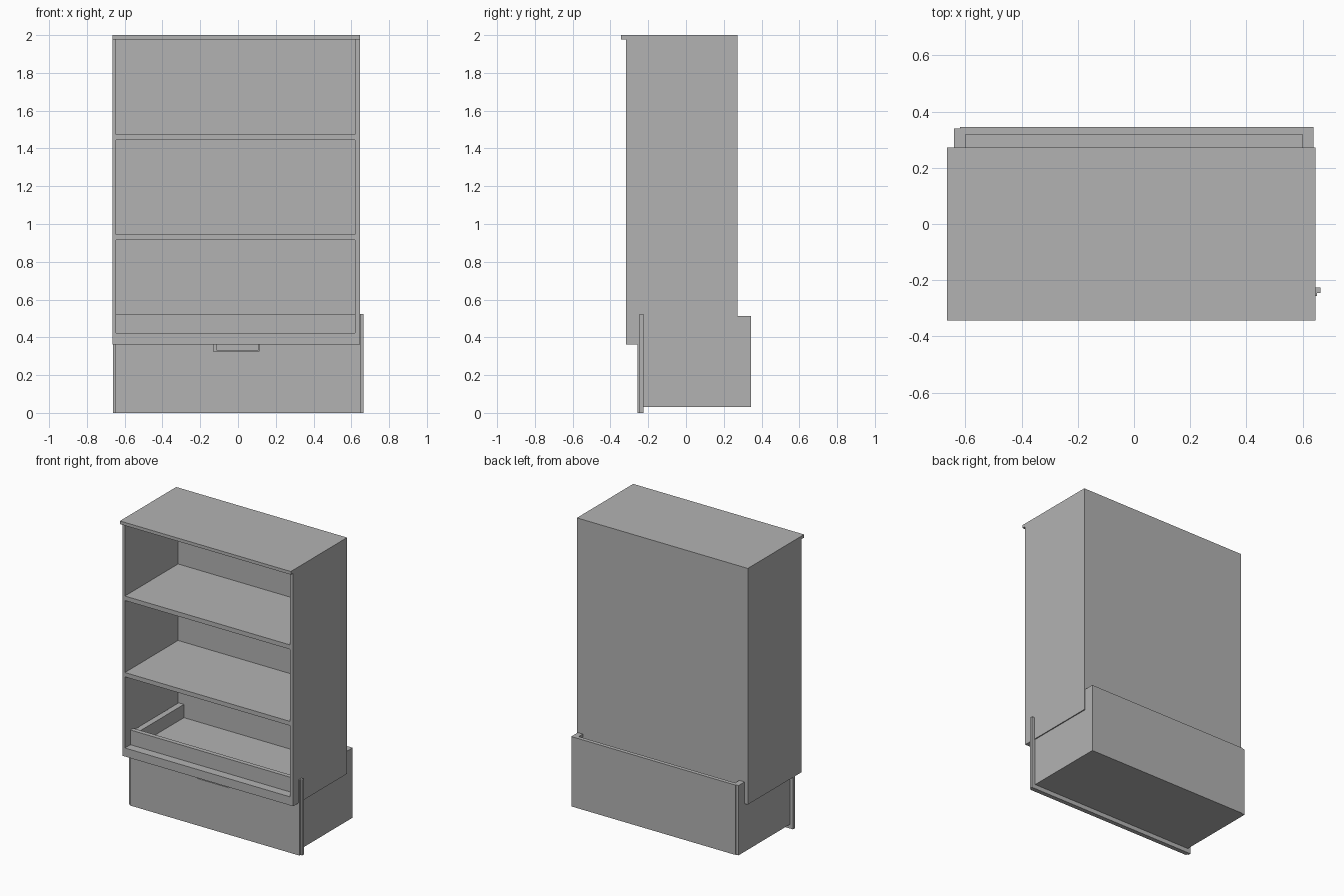
import bpy
import bmesh

if "Cube" in bpy.data.objects:
    bpy.data.objects.remove(bpy.data.objects["Cube"], do_unlink=True)

# One plain grey for the whole piece
grey = bpy.data.materials.new("plain grey")
grey.use_nodes = True
COLOUR = (0.45, 0.45, 0.45, 1)
grey.diffuse_color = COLOUR
grey.node_tree.nodes["Principled BSDF"].inputs["Base Color"].default_value = COLOUR


def extrude_profile(name, x0, x1, profile):
    """Solid made by sweeping a (y, z) outline from x0 to x1."""
    bm = bmesh.new()
    face = bm.faces.new([bm.verts.new((x0, y, z)) for y, z in profile])
    swept = bmesh.ops.extrude_face_region(bm, geom=[face])["geom"]
    verts = [g for g in swept if isinstance(g, bmesh.types.BMVert)]
    bmesh.ops.translate(bm, verts=verts, vec=(x1 - x0, 0, 0))
    bmesh.ops.recalc_face_normals(bm, faces=bm.faces)
    mesh = bpy.data.meshes.new(name)
    bm.to_mesh(mesh)
    bm.free()
    mesh.materials.append(grey)
    obj = bpy.data.objects.new(name, mesh)
    bpy.context.collection.objects.link(obj)
    return obj


def box(name, x, y, z):
    outline = [(y[0], z[0]), (y[1], z[0]), (y[1], z[1]), (y[0], z[1])]
    return extrude_profile(name, x[0], x[1], outline)


def cut(target, x, y, z):
    """Hollow a box-shaped space out of the target."""
    cutter = box(target.name + "_cutter", x, y, z)
    mod = target.modifiers.new("opening", "BOOLEAN")
    mod.operation = "DIFFERENCE"
    mod.solver = "EXACT"
    mod.object = cutter
    bpy.context.view_layer.objects.active = target
    bpy.ops.object.modifier_apply(modifier=mod.name)
    bpy.data.objects.remove(cutter, do_unlink=True)


# Cabinet with a lip along the top front edge and three open bays
FRONT, BACK = -0.317, 0.273
cabinet = extrude_profile("cabinet", -0.665, 0.645, [
    (FRONT, 0.363), (BACK, 0.363), (BACK, 2.0),
    (-0.343, 2.0), (-0.343, 1.978), (FRONT, 1.978)])
for bottom, top in ((0.422, 0.915), (0.945, 1.444), (1.475, 1.977)):
    cut(cabinet, (-0.645, 0.62), (-0.4, BACK - 0.008), (bottom, top))

# Drawer box, open at the top
drawer_box = box("drawer_box", (-0.64, 0.638), (-0.23, 0.34), (0.03, 0.514))
cut(drawer_box, (-0.6, 0.6), (-0.226, 0.318), (0.06, 0.6))
drawer_back = box("drawer_back", (-0.62, 0.638), (0.335, 0.345), (0.03, 0.514))

# Drawer front: wide panel with a narrower facing
drawer_panel = box("drawer_front_panel", (-0.662, 0.664), (-0.246, -0.226), (0, 0.524))
drawer_facing = box("drawer_front_facing", (-0.65, 0.652), (-0.257, -0.246), (0, 0.524))

# Stepped finger grip in the drawer front
cut(drawer_facing, (-0.13, 0.112), (-0.3, -0.2), (0.325, 0.4))
cut(drawer_panel, (-0.115, 0.108), (-0.3, -0.236), (0.332, 0.4))
